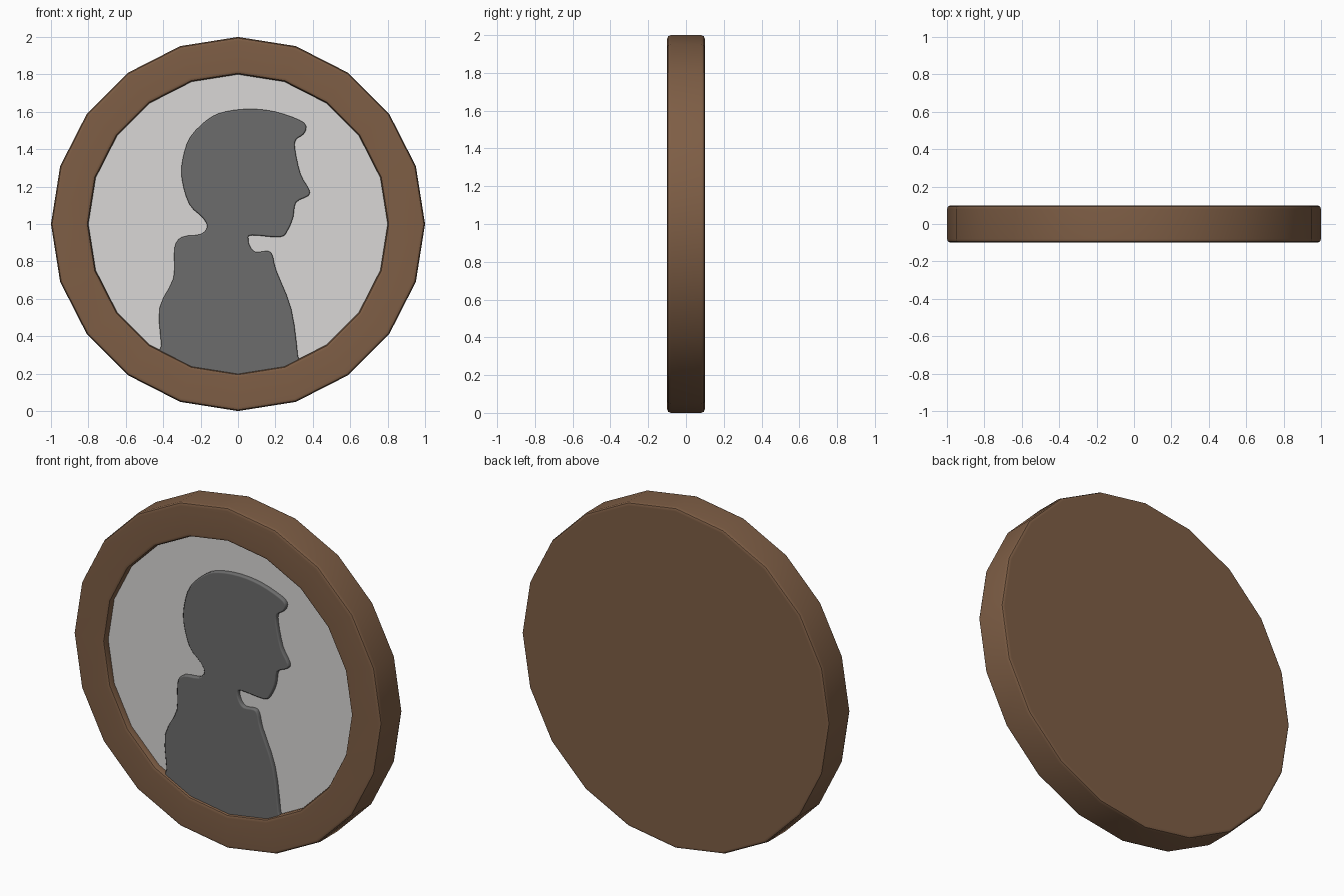
import bpy, bmesh, math
from mathutils import Vector

if "Cube" in bpy.data.objects:
    bpy.data.objects.remove(bpy.data.objects["Cube"])

SIDES = 20


def material(name, rgb):
    m = bpy.data.materials.new(name)
    m.diffuse_color = (*rgb, 1)
    m.use_nodes = True
    m.node_tree.nodes["Principled BSDF"].inputs["Base Color"].default_value = m.diffuse_color
    return m


def finish(bm, name, mat, angle=30):
    me = bpy.data.meshes.new(name)
    bm.to_mesh(me)
    bm.free()
    me.materials.append(mat)
    ob = bpy.data.objects.new(name, me)
    bpy.context.collection.objects.link(ob)
    bpy.ops.object.select_all(action='DESELECT')
    ob.select_set(True)
    bpy.context.view_layer.objects.active = ob
    bpy.ops.object.shade_smooth_by_angle(angle=math.radians(angle))
    wn = ob.modifiers.new("flat_face_normals", 'WEIGHTED_NORMAL')
    wn.keep_sharp = True
    return ob


def ring(bm, r, y):
    return [bm.verts.new((r * math.sin(2 * math.pi * i / SIDES), y,
                          1 + r * math.cos(2 * math.pi * i / SIDES)))
            for i in range(SIDES)]


def smooth_loop(pts, steps=3):
    # Catmull-Rom through the outline points
    out, n = [], len(pts)
    for i in range(n):
        a, b, c, d = (Vector(pts[(i + k) % n]) for k in (-1, 0, 1, 2))
        for s in range(steps):
            t = s / steps
            out.append(0.5 * (2 * b + (c - a) * t + (2 * a - 5 * b + 4 * c - d) * t * t
                              + (3 * b - a - 3 * c + d) * t ** 3))
    return out


wood = material("brown wood", (0.21, 0.112, 0.06))
paper = material("pale grey backing", (0.70, 0.685, 0.67))
dark = material("dark grey silhouette", (0.15, 0.15, 0.15))

# Frame: rounded-edge section swept round 20 sides, closed at the back
section = [(0.98, 0.1), (0.994, 0.094), (1.0, 0.08), (1.0, -0.08), (0.994, -0.094),
           (0.98, -0.1), (0.82, -0.1), (0.806, -0.094), (0.8, -0.08), (0.8, -0.06)]
bm = bmesh.new()
rings = [ring(bm, r, y) for r, y in section]
back = bm.faces.new(rings[0])
for a, b in zip(rings, rings[1:]):
    for i in range(SIDES):
        j = (i + 1) % SIDES
        bm.faces.new((a[i], a[j], b[j], b[i]))
bmesh.ops.recalc_face_normals(bm, faces=bm.faces)
if back.normal.y < 0:
    bmesh.ops.reverse_faces(bm, faces=bm.faces)
finish(bm, "round_frame", wood)

# Backing panel inside the frame
bm = bmesh.new()
f = bm.faces.new(ring(bm, 0.8, -0.06))
f.normal_update()
if f.normal.y > 0:
    f.normal_flip()
finish(bm, "backing_panel", paper)

# Raised profile bust
outline = [(-0.41, 0.26), (-0.41, 0.35), (-0.42, 0.55), (-0.345, 0.71), (-0.34, 0.87),
           (-0.30, 0.93), (-0.20, 0.945), (-0.165, 0.985), (-0.19, 1.035), (-0.26, 1.105),
           (-0.30, 1.24), (-0.295, 1.35), (-0.255, 1.465), (-0.16, 1.56), (-0.07, 1.6),
           (0.065, 1.615), (0.2, 1.6), (0.33, 1.555), (0.365, 1.52), (0.35, 1.48),
           (0.31, 1.45), (0.305, 1.40), (0.335, 1.265), (0.38, 1.185), (0.375, 1.15),
           (0.31, 1.115), (0.295, 1.035), (0.265, 0.965), (0.225, 0.93), (0.075, 0.94),
           (0.055, 0.92), (0.065, 0.88), (0.095, 0.85), (0.16, 0.855), (0.185, 0.83),
           (0.205, 0.75), (0.285, 0.545), (0.32, 0.295), (0.32, 0.22), (0.0, 0.16)]
bm = bmesh.new()
base = bm.faces.new([bm.verts.new((p.x, -0.058, p.y)) for p in smooth_loop(outline)])
base.normal_update()
if base.normal.y > 0:
    base.normal_flip()
    base.normal_update()
top = bmesh.ops.extrude_face_region(bm, geom=[base])["geom"]
bmesh.ops.translate(bm, vec=(0, -0.018, 0),
                    verts=[g for g in top if isinstance(g, bmesh.types.BMVert)])
front = [g for g in top if isinstance(g, bmesh.types.BMFace)]
if base.is_valid:
    bmesh.ops.delete(bm, geom=[base], context='FACES_ONLY')
bm.normal_update()
# soft rim
bmesh.ops.inset_region(bm, faces=front, thickness=0.008, depth=0.008)
bm.normal_update()
finish(bm, "profile_silhouette", dark, 50)
